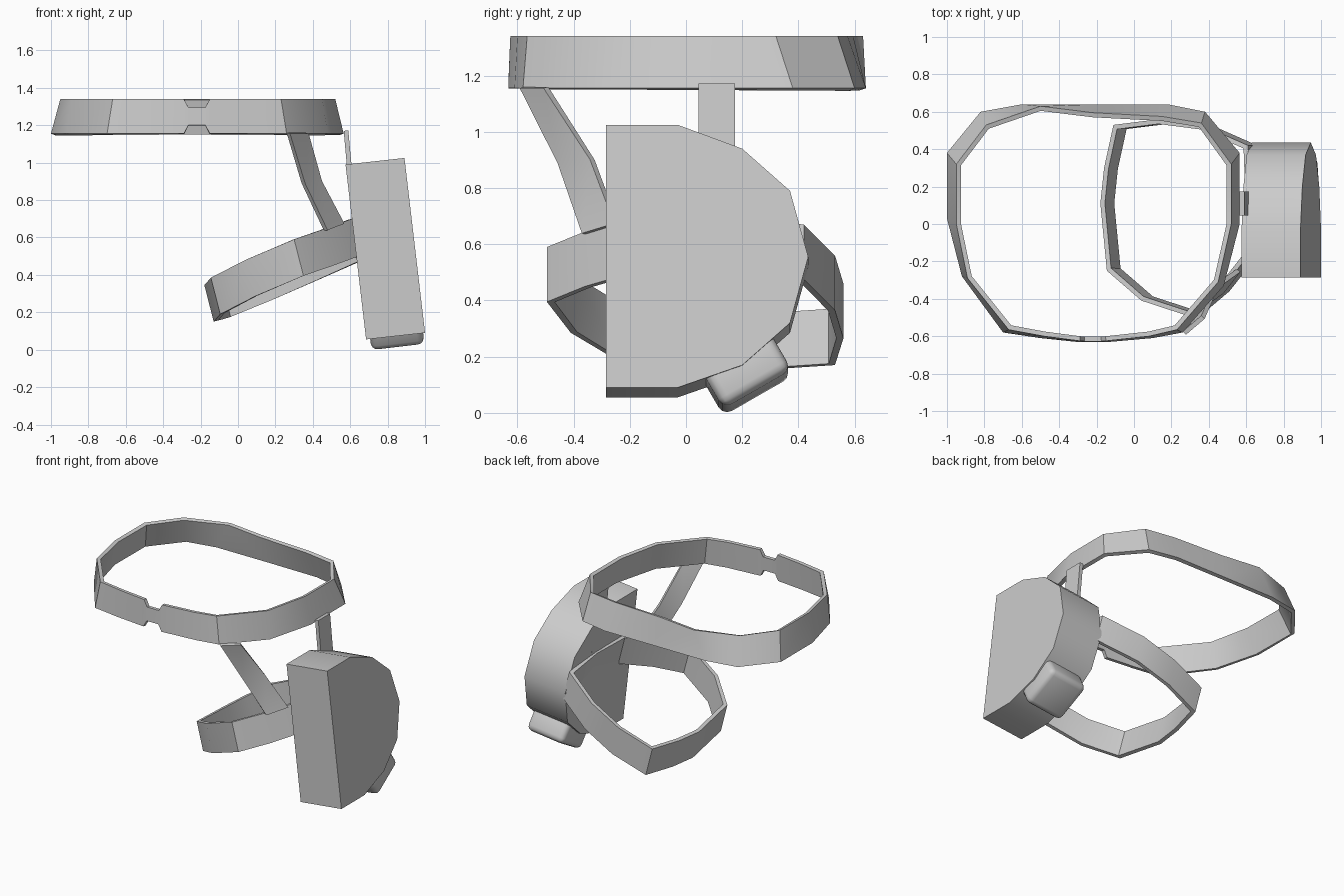
import bpy, bmesh, math
from mathutils import Vector, Matrix

if "Cube" in bpy.data.objects:
    bpy.data.objects.remove(bpy.data.objects["Cube"])

grey = bpy.data.materials.new("plain_grey")
grey.diffuse_color = (0.6, 0.6, 0.6, 1)
grey.use_nodes = True
grey.node_tree.nodes["Principled BSDF"].inputs["Base Color"].default_value = grey.diffuse_color


def finish(name, bm, mods=()):
    mesh = bpy.data.meshes.new(name)
    bm.to_mesh(mesh)
    bm.free()
    mesh.materials.append(grey)
    ob = bpy.data.objects.new(name, mesh)
    bpy.context.collection.objects.link(ob)
    bpy.context.view_layer.objects.active = ob
    ob.select_set(True)
    for kind, settings in mods:
        m = ob.modifiers.new(kind.title(), kind)
        for key, value in settings.items():
            setattr(m, key, value)
        bpy.ops.object.modifier_apply(modifier=m.name)
    bpy.ops.object.shade_smooth_by_angle(angle=math.radians(35))
    ob.select_set(False)
    return ob


def band(name, low, high, closed, thickness=0.025):
    """Strap between a lower and an upper edge, thickened inward."""
    bm = bmesh.new()
    a = [bm.verts.new(p) for p in low]
    b = [bm.verts.new(p) for p in high]
    n = len(a)
    for i in range(n if closed else n - 1):
        j = (i + 1) % n
        bm.faces.new((a[i], a[j], b[j], b[i]))
    return finish(name, bm, [("SOLIDIFY", dict(thickness=thickness, offset=-1,
                                               use_even_offset=True))])


# Waist belt: lower and upper outline (x, y), narrowing at the front clasp
belt = [
    (-0.15, -0.632, -0.15, -0.625), (0.10, -0.61, 0.08, -0.6),
    (0.26, -0.58, 0.23, -0.565), (0.48, -0.33, 0.45, -0.31),
    (0.565, 0.0, 0.52, 0.0), (0.565, 0.38, 0.52, 0.32),
    (0.38, 0.60, 0.36, 0.54), (0.18, 0.64, 0.15, 0.575),
    (-0.2, 0.64, -0.22, 0.595), (-0.6, 0.64, -0.5, 0.63),
    (-0.82, 0.60, -0.79, 0.53), (-1.0, 0.38, -0.95, 0.32),
    (-1.0, 0.03, -0.95, 0.0), (-0.92, -0.28, -0.89, -0.29),
    (-0.70, -0.58, -0.67, -0.565), (-0.50, -0.61, -0.48, -0.6),
    (-0.29, -0.632, -0.29, -0.625),
]
low = [(p[0], p[1], 1.155) for p in belt]
high = [(p[2], p[3], 1.34) for p in belt]
for x in (-0.265, -0.175):
    low.append((x, -0.631, 1.2))
    high.append((x, -0.627, 1.295))
band("waist_belt", low, high, True)

# Tilted thigh loop
loop = [
    (-0.18, 0.11, 0.345), (-0.145, -0.25, 0.385), (0.04, -0.41, 0.48),
    (0.30, -0.495, 0.59), (0.46, -0.36, 0.645), (0.61, -0.17, 0.70),
    (0.62, 0.13, 0.70), (0.61, 0.42, 0.67), (0.36, 0.53, 0.56),
    (0.13, 0.56, 0.46), (-0.11, 0.53, 0.365), (-0.16, 0.30, 0.35),
]
band("thigh_loop", [(x + 0.05, y, z - 0.195) for x, y, z in loop], loop, True)

# Hanging straps between belt and thigh loop
band("front_strap",
     [(0.46, -0.355, 0.635), (0.34, -0.44, 0.89), (0.26, -0.575, 1.16)],
     [(0.55, -0.24, 0.67), (0.43, -0.325, 0.90), (0.36, -0.49, 1.16)][::1],
     False)
band("side_strap",
     [(0.61, 0.045, 0.68), (0.565, 0.045, 1.17)],
     [(0.61, 0.175, 0.68), (0.565, 0.175, 1.17)], False)

# Half-round pouch: side profile extruded inward, leaning outward at the foot
profile = [(-0.285, 1.025), (-0.03, 1.025), (0.2, 0.94), (0.37, 0.79),
           (0.435, 0.555), (0.37, 0.32), (0.2, 0.17), (-0.03, 0.09),
           (-0.285, 0.09)]
bm = bmesh.new()
outer = [bm.verts.new((0.89 + (1.025 - z) * 0.1176, y, z)) for y, z in profile]
face = bm.faces.new(outer)
ext = bmesh.ops.extrude_face_region(bm, geom=[face], use_keep_orig=True)
moved = [g for g in ext["geom"] if isinstance(g, bmesh.types.BMVert)]
bmesh.ops.translate(bm, verts=moved, vec=(-0.315, 0, -0.035))
bmesh.ops.recalc_face_normals(bm, faces=bm.faces)
finish("pouch", bm)

# Rounded block under the pouch
bm = bmesh.new()
bmesh.ops.create_cube(bm, size=1)
turn = Matrix.Rotation(math.radians(6.7), 4, 'Y').inverted() @ \
    Matrix.Rotation(math.radians(30), 4, 'X')
bm.transform(Matrix.Translation((0.84, 0.212, 0.145)) @ turn @
             Matrix.Diagonal((0.285, 0.28, 0.17, 1)))
finish("bottom_block", bm, [("BEVEL", dict(width=0.035, segments=3))])
